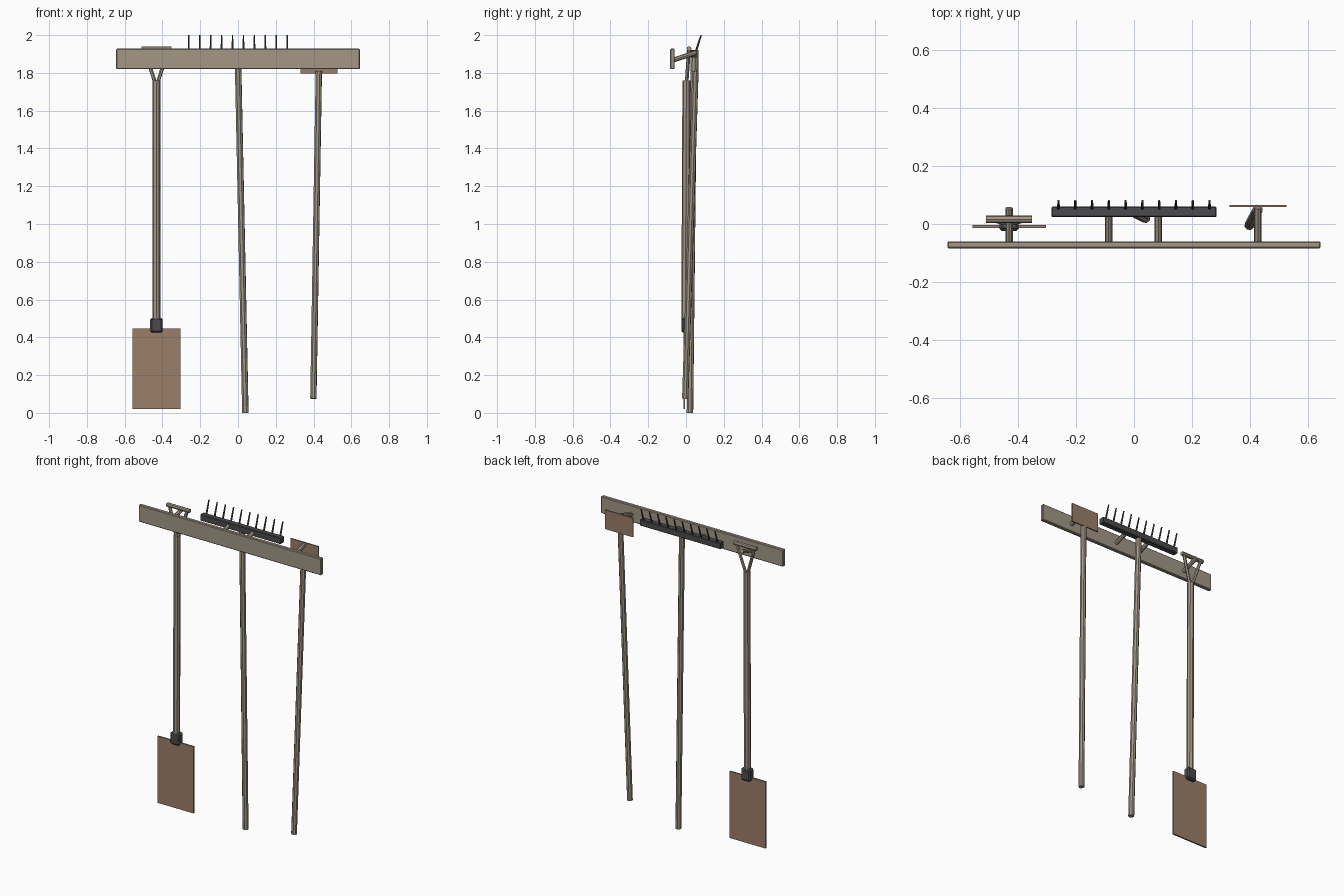
import bpy
from mathutils import Vector

if "Cube" in bpy.data.objects:
    bpy.data.objects.remove(bpy.data.objects["Cube"])


def material(name, color):
    m = bpy.data.materials.new(name)
    m.diffuse_color = (*color, 1)
    m.use_nodes = True
    m.node_tree.nodes["Principled BSDF"].inputs["Base Color"].default_value = m.diffuse_color
    return m


WOOD = material("weathered_wood", (0.36, 0.31, 0.24))
RUST = material("rusty_steel", (0.33, 0.21, 0.14))
IRON = material("dark_iron", (0.07, 0.07, 0.075))


def box(name, lo, hi, mat, bevel=0.0):
    lo, hi = Vector(lo), Vector(hi)
    bpy.ops.mesh.primitive_cube_add(size=1, location=(lo + hi) / 2)
    ob = bpy.context.object
    ob.name = name
    ob.scale = hi - lo
    bpy.ops.object.transform_apply(location=False, rotation=False, scale=True)
    ob.data.materials.append(mat)
    if bevel:
        mod = ob.modifiers.new("edge", "BEVEL")
        mod.width = bevel
        mod.segments = 1
    return ob


def rod(name, a, b, r, mat, sides=8, r_end=None):
    a, b = Vector(a), Vector(b)
    d = b - a
    bpy.ops.mesh.primitive_cone_add(
        vertices=sides, radius1=r, radius2=r if r_end is None else r_end,
        depth=d.length, location=(a + b) / 2,
        rotation=d.to_track_quat("Z", "Y").to_euler())
    ob = bpy.context.object
    ob.name = name
    ob.data.materials.append(mat)
    return ob


# wall rail with upward-sloping pegs
box("rail_board", (-0.645, -0.084, 1.82), (0.645, -0.060, 1.928), WOOD, 0.004)
for i, x in enumerate((-0.432, -0.088, 0.084, 0.428)):
    rod(f"peg_{i + 1}", (x, -0.068, 1.868), (x, 0.055, 1.908), 0.013, WOOD)

# shovel: shaft, forked handle, grip, socket, blade
SX = -0.432
rod("shovel_shaft", (SX, -0.004, 0.45), (SX, 0.002, 1.76), 0.021, WOOD)
for side, s in (("left", -1), ("right", 1)):
    rod(f"shovel_fork_{side}", (SX + s * 0.006, 0.003, 1.745),
        (SX + s * 0.064, 0.016, 1.928), 0.010, WOOD, 6)
rod("shovel_grip", (SX - 0.08, 0.016, 1.928), (SX + 0.08, 0.016, 1.928), 0.013, WOOD)
box("shovel_socket", (SX - 0.033, -0.025, 0.425), (SX + 0.033, 0.021, 0.503), IRON, 0.009)
box("shovel_blade", (SX - 0.127, -0.014, 0.02), (SX + 0.127, -0.004, 0.446), RUST)

# rake: handle, head, ten tines leaning back
rod("rake_handle", (0.039, 0.021, 0.0), (-0.001, 0.042, 1.91), 0.018, WOOD)
box("rake_head", (-0.285, 0.024, 1.882), (0.285, 0.060, 1.922), IRON, 0.003)
for i in range(10):
    x = -0.261 + i * 0.058
    rod(f"rake_tine_{i + 1}", (x, 0.050, 1.905), (x, 0.080, 2.0), 0.006, IRON, 6, 0.004)

# hoe: handle and upright plate
rod("hoe_handle", (0.399, -0.004, 0.075), (0.428, 0.050, 1.81), 0.0175, WOOD)
box("hoe_blade", (0.33, 0.058, 1.798), (0.527, 0.066, 1.92), RUST)
